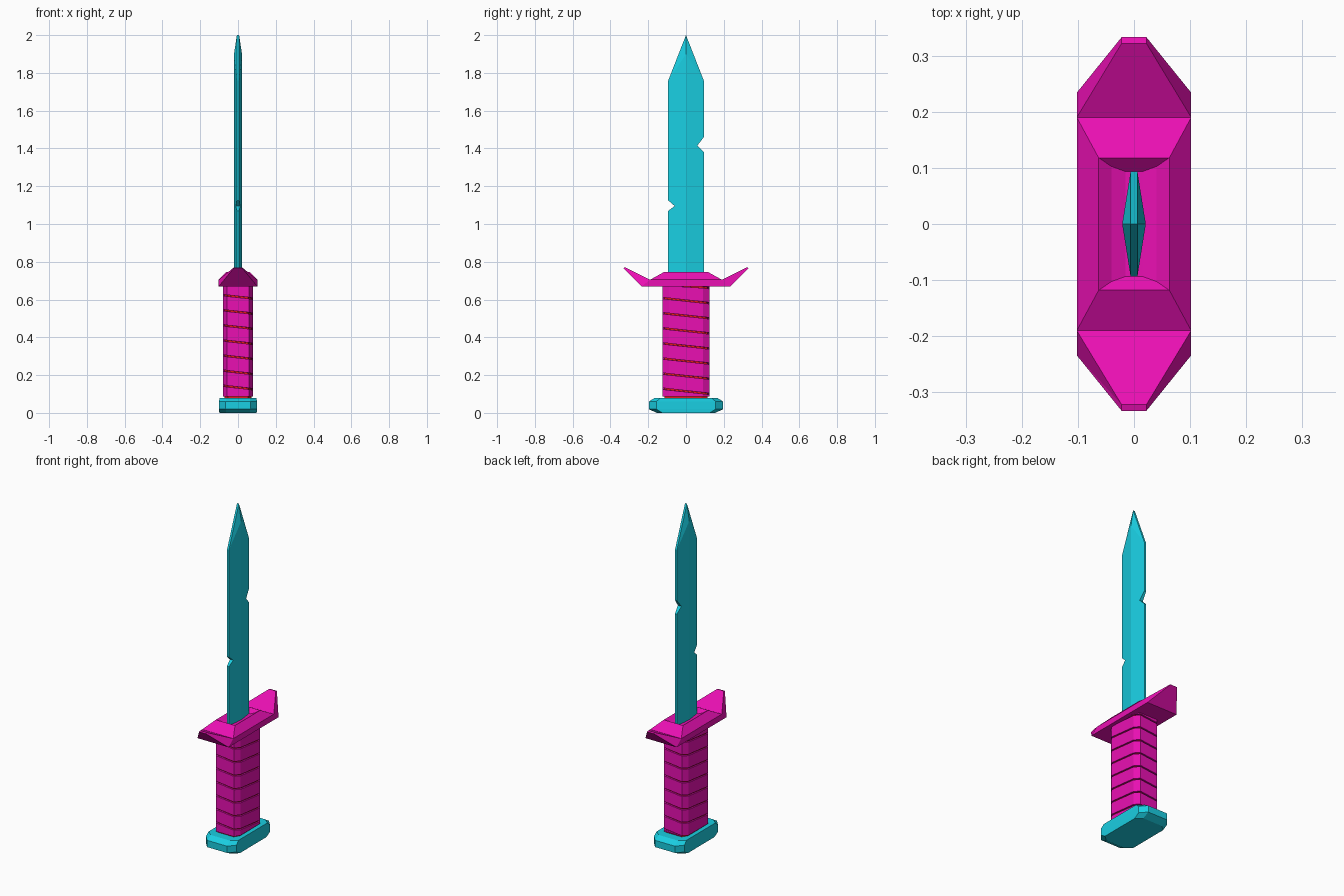
import bpy, bmesh, math
from mathutils import Vector

if "Cube" in bpy.data.objects:
    bpy.data.objects.remove(bpy.data.objects["Cube"])


def material(name, color):
    m = bpy.data.materials.new(name)
    m.diffuse_color = (*color, 1)
    m.use_nodes = True
    m.node_tree.nodes["Principled BSDF"].inputs["Base Color"].default_value = m.diffuse_color
    return m


CYAN = material("cyan", (0.01, 0.62, 0.76))
PINK = material("magenta", (0.82, 0.005, 0.45))
RED = material("red", (0.8, 0.01, 0.01))


def build(name, verts, faces, mat):
    bm = bmesh.new()
    vs = [bm.verts.new(v) for v in verts]
    for f in faces:
        bm.faces.new([vs[i] for i in f])
    bmesh.ops.remove_doubles(bm, verts=bm.verts, dist=0.0002)
    bmesh.ops.recalc_face_normals(bm, faces=bm.faces)
    me = bpy.data.meshes.new(name)
    bm.to_mesh(me)
    bm.free()
    me.materials.append(mat)
    ob = bpy.data.objects.new(name, me)
    bpy.context.collection.objects.link(ob)
    return ob


def octagon(hx, hy, cx, cy):
    """Counter-clockwise chamfered rectangle."""
    return [(hx, -hy + cy), (hx, hy - cy), (hx - cx, hy), (cx - hx, hy),
            (-hx, hy - cy), (-hx, cy - hy), (cx - hx, -hy), (hx - cx, -hy)]


def loft(name, rings, mat):
    """Skin a stack of (z, outline) rings and cap both ends."""
    n = len(rings[0][1])
    verts = [(x, y, z) for z, ring in rings for x, y in ring]
    faces = [[k * n + i, k * n + (i + 1) % n, (k + 1) * n + (i + 1) % n, (k + 1) * n + i]
             for k in range(len(rings) - 1) for i in range(n)]
    faces += [list(range(n))[::-1], list(range(len(verts) - n, len(verts)))]
    return build(name, verts, faces, mat)


# Pommel: octagonal plate with bevelled ends
wide = octagon(0.1, 0.197, 0.035, 0.04)
loft("pommel", [(0, octagon(0.099, 0.155, 0.035, 0.03)), (0.02, wide),
                (0.06, wide), (0.08, octagon(0.098, 0.165, 0.035, 0.03))], CYAN)

# Grip core
core = octagon(0.072, 0.115, 0.02, 0.033)
loft("grip_core", [(0.075, core), (0.68, core)], RED)

# Grip wrap: a flat strip wound down the octagonal core
outer, inner = octagon(0.08, 0.124, 0.021, 0.034), octagon(0.068, 0.111, 0.02, 0.033)
pts = [Vector(p) for p in outer]
lengths = [(pts[(i + 1) % 8] - pts[i]).length for i in range(8)]
pitch, gap, turns = 0.08, 0.008, 9
z_low, z_high = 0.087, 0.672
verts, faces, z = [], [], 0.76
for k in range(turns * 8):
    i = k % 8
    top = min(max(z, z_low), z_high)
    bot = min(max(z - pitch + gap, z_low), z_high)
    verts += [(*outer[i], top), (*outer[i], bot), (*inner[i], bot), (*inner[i], top)]
    z -= pitch * lengths[i] / sum(lengths)
for k in range(turns * 8 - 1):
    spans = [verts[j * 4][2] - verts[j * 4 + 1][2] for j in (k, k + 1)]
    if max(spans) < 0.001:
        continue
    a, b = k * 4, k * 4 + 4
    faces += [[a + j, a + (j + 1) % 4, b + (j + 1) % 4, b + j] for j in range(4)]
build("grip_wrap", verts, faces, PINK)

# Guard: four-fold symmetric faceted bar with upswept tips and a hollow top
quarter = [(0.102, 0.234, 0.67), (0.102, 0.19, 0.705), (0.022, 0.322, 0.77),
           (0.022, 0.333, 0.767), (0.063, 0.118, 0.745)]
B, V, T, L, R = range(5)
verts = [(x * sx, y * sy, z) for sx in (1, -1) for sy in (1, -1) for x, y, z in quarter]


def q(part, sx, sy):
    return part + 5 * ((0 if sx > 0 else 2) + (0 if sy > 0 else 1))


faces = [[q(B, 1, 1), q(B, -1, 1), q(B, -1, -1), q(B, 1, -1)]]
for s in (1, -1):
    for lo, hi in ((B, L), (L, T), (T, V), (V, R)):
        faces.append([q(lo, 1, s), q(lo, -1, s), q(hi, -1, s), q(hi, 1, s)])
    for lo, hi in ((B, V), (V, R)):
        faces.append([q(lo, s, 1), q(lo, s, -1), q(hi, s, -1), q(hi, s, 1)])
    for t in (1, -1):
        faces += [[q(B, s, t), q(V, s, t), q(T, s, t)], [q(B, s, t), q(T, s, t), q(L, s, t)]]
# trough floor and its sloped end walls
floor = {1: [q(R, 1, 1)], -1: [q(R, 1, -1)]}
for x in (0.04, 0.015, -0.015, -0.04):
    drop = 0.026 * (1 - (x / 0.063) ** 2)
    for s in (1, -1):
        floor[s].append(len(verts))
        verts.append((x, s * (0.118 - drop), 0.745 - drop))
for s in (1, -1):
    floor[s].append(q(R, -1, s))
    faces.append(floor[s])
faces += [[floor[1][i], floor[1][i + 1], floor[-1][i + 1], floor[-1][i]] for i in range(5)]
build("guard", verts, faces, PINK)

# Blade: flattened diamond section with one nick in each edge
W, RIDGE, EDGE = 0.094, 0.021, 0.006
nicks = {1: [(W, 1.38), (0.06, 1.415), (W, 1.46)],
         -1: [(W, 1.07), (0.06, 1.095), (W, 1.125)]}
verts, faces = [], []
for s, nick in nicks.items():
    outline = [(W, 0.70)] + nick + [(W, 1.76), (0, 2.0)]
    base, n = len(verts), len(outline) + 2
    for sx in (1, -1):
        for y, zz in outline:
            x = EDGE if y == 0 else RIDGE - (RIDGE - EDGE) * y / W
            verts.append((sx * x, s * y, zz))
        verts += [(sx * RIDGE, 0, 1.9), (sx * RIDGE, 0, 0.70)]
        first = base if sx > 0 else base + n
        tip = first + n - 3
        faces += [[first + j for j in range(n) if j != n - 3], [tip - 1, tip, tip + 1]]
    faces += [[base + j, base + j + 1, base + n + j + 1, base + n + j] for j in range(n - 3)]
    faces.append([base, base + n, base + 2 * n - 1, base + n - 1])
build("blade", verts, faces, CYAN)
